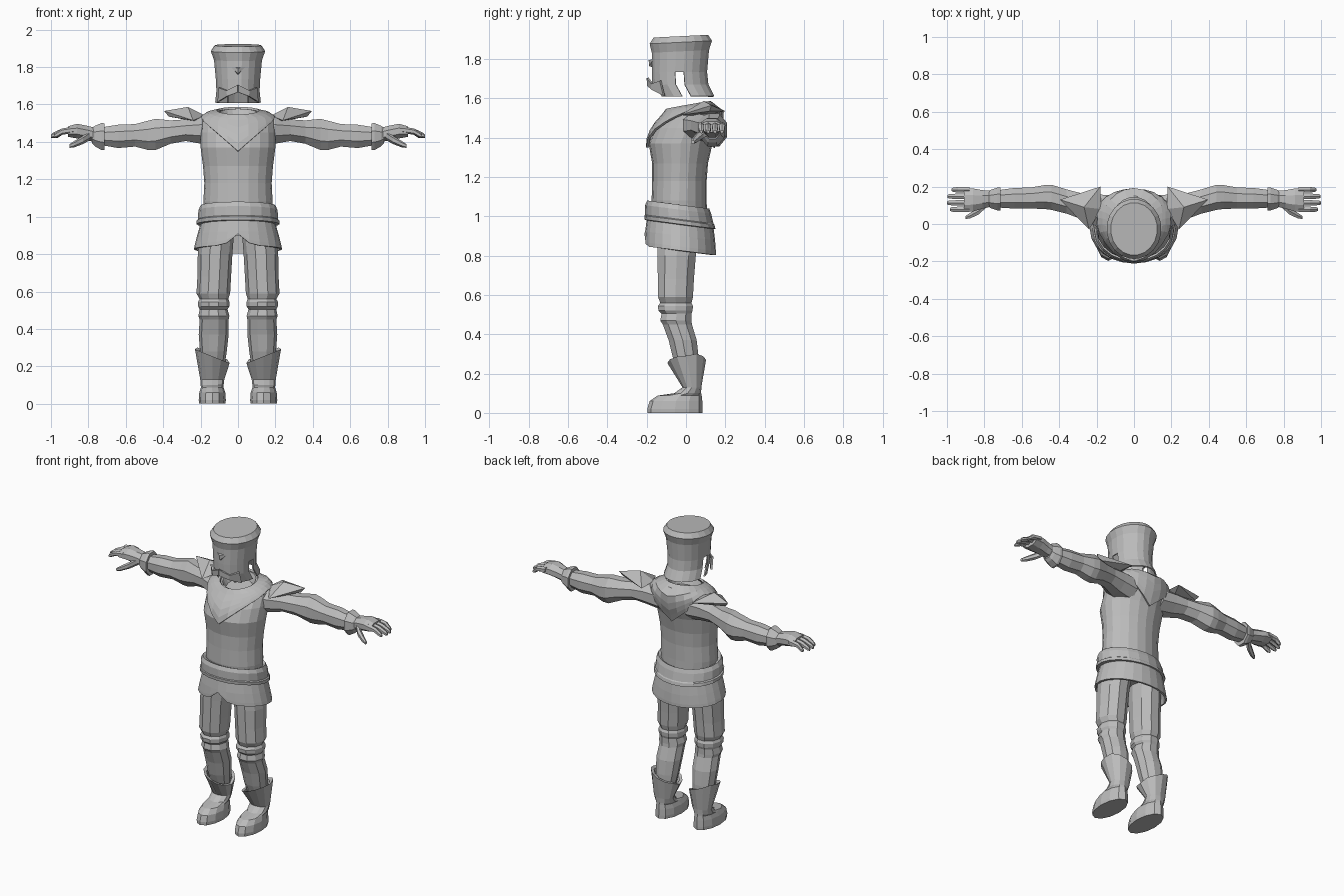
import bpy, bmesh
from math import sin, cos, pi

grey = bpy.data.materials.new("plain grey")
grey.diffuse_color = (0.5, 0.5, 0.5, 1)


def finish(name, bm, thick=0, mirror=False):
    bmesh.ops.recalc_face_normals(bm, faces=bm.faces[:])
    me = bpy.data.meshes.new(name)
    bm.to_mesh(me)
    bm.free()
    me.materials.append(grey)
    ob = bpy.data.objects.new(name, me)
    bpy.context.collection.objects.link(ob)
    if thick:
        m = ob.modifiers.new("thickness", 'SOLIDIFY')
        m.thickness, m.offset = thick, 0
    if mirror:
        m = ob.modifiers.new("mirror", 'MIRROR')
        m.use_mirror_merge = False
    return ob


def skin(name, rings, caps=(True, True), skip=None, closed=True, **kw):
    """Bridge rings of points, with optional end caps and left-out faces."""
    bm = bmesh.new()
    vs = [[bm.verts.new(p) for p in r] for r in rings]
    n = len(rings[0])
    for r in range(len(vs) - 1):
        for i in range(n if closed else n - 1):
            if skip and skip(r, i):
                continue
            j = (i + 1) % n
            bm.faces.new((vs[r][i], vs[r][j], vs[r + 1][j], vs[r + 1][i]))
    for cap, ring in zip(caps, (vs[0], vs[-1])):
        if cap:
            bm.faces.new(ring)
    loose = [v for v in bm.verts if not v.link_faces]
    bmesh.ops.delete(bm, geom=loose, context='VERTS')
    return finish(name, bm, **kw)


def hull(name, pts, **kw):
    bm = bmesh.new()
    for p in pts:
        bm.verts.new(p)
    bmesh.ops.convex_hull(bm, input=bm.verts[:])
    return finish(name, bm, **kw)


def flat_ring(z, x0, x1, y0, y1, tilt=0, n=10, off=0.0):
    """Level ellipse between x0..x1 and y0..y1, tilted along y."""
    cx, cy, rx, ry = (x0 + x1) / 2, (y0 + y1) / 2, (x1 - x0) / 2, (y1 - y0) / 2
    pts = []
    for i in range(n):
        a = 2 * pi * (i + off) / n
        pts.append((cx + rx * cos(a), cy + ry * sin(a), z + tilt * ry * sin(a)))
    return pts


def side_ring(x, y0, y1, z0, z1, n=8):
    """Upright ellipse across the x axis."""
    return [(x, (y0 + y1) / 2 + (y1 - y0) / 2 * cos(2 * pi * (i + .5) / n),
             (z0 + z1) / 2 + (z1 - z0) / 2 * sin(2 * pi * (i + .5) / n)) for i in range(n)]


# Torso: z, half width, front y, back y, tilt
TORSO = [(.90, .17, -.16, .11, 0), (1.08, .185, -.175, .105, 0), (1.18, .18, -.172, .105, 0),
         (1.27, .187, -.172, .112, 0), (1.37, .2, -.19, .135, 0), (1.45, .2, -.16, .168, 0),
         (1.52, .195, -.105, .175, .06), (1.55, .15, -.09, .15, .15), (1.558, .1, -.085, .11, .2)]
rings = [flat_ring(z, -w, w, f, b, t, 20) for z, w, f, b, t in TORSO]
rings.append(flat_ring(1.515, -.08, .08, -.065, .09, .2, 20))
skin("torso", rings)


def torso_point(a, z, grow):
    for lo, hi in zip(TORSO, TORSO[1:]):
        if z <= hi[0]:
            break
    k = min(1, (z - lo[0]) / (hi[0] - lo[0]))
    z, w, f, b, t = [p + (q - p) * k for p, q in zip(lo, hi)]
    ry = (b - f) / 2
    return ((w + grow) * cos(a), (f + b) / 2 + (ry + grow) * sin(a), z + t * ry * sin(a) + grow * .4)


# Collar: pointed at chest and back
rows = []
for k in range(6):
    row = []
    for i in range(24):
        a = 2 * pi * i / 24
        low = 1.345 + .185 * abs(cos(a))
        row.append(torso_point(a, 1.558 + (low - 1.558) * k / 5, .012))
    rows.append(row)
skin("collar", rows, caps=(False, False), thick=.012)

# Belt
skin("belt", [flat_ring(z, -w, w, f, b, -.13, 20) for z, w, f, b in (
    (1.05, .18, -.17, .105), (1.06, .2, -.198, .118), (1.035, .212, -.208, .128),
    (.985, .214, -.208, .14), (.98, .222, -.212, .145), (.96, .222, -.21, .15), (.955, .19, -.19, .13))],
    caps=(False, False))

# Skirt: notched at the front
rings = [flat_ring(z, -w, w, f, b, -.13, 24) for z, w, f, b in (
    (.965, .195, -.195, .135), (.9, .212, -.202, .142), (.845, .226, -.205, .146), (.825, .23, -.205, .146))]
for k, amount in ((2, .045), (3, .06)):
    rings[k] = [(x, y, z + (amount * max(0, 1 - abs(x) / .075) if y < 0 else 0)) for x, y, z in rings[k]]
skin("skirt", rings, caps=(True, False), thick=.012)

# Legs with knee bands
skin("legs", [flat_ring(*r) for r in (
    (.93, .02, .2, -.15, .075), (.8, .03, .215, -.15, .055), (.68, .037, .217, -.148, .045),
    (.59, .042, .222, -.147, .04), (.56, .052, .205, -.135, .032), (.545, .046, .213, -.147, .04),
    (.52, .046, .213, -.145, .038), (.505, .056, .205, -.128, .032), (.47, .046, .212, -.135, .032),
    (.45, .05, .205, -.122, .034), (.37, .05, .21, -.092, .058), (.28, .06, .203, -.07, .068),
    (.15, .08, .19, -.02, .07))], mirror=True)

# Boots: foot and flared cuff rising on the outer side
rings = [flat_ring(*r, 0, 12) for r in (
    (0, .067, .208, -.197, .085), (.02, .065, .21, -.197, .085), (.06, .068, .207, -.185, .083),
    (.088, .078, .198, -.145, .08), (.1, .077, .2, -.06, .077), (.13, .073, .202, -.018, .078),
    (.255, .045, .23, -.095, .102), (.25, .062, .212, -.075, .08), (.19, .07, .2, -.04, .07))]
for k in (6, 7):
    rings[k] = [(x, y, z + (x - .14) * .4 + .015 * (y > .02)) for x, y, z in rings[k]]
skin("boots", rings, mirror=True)

# Arms
skin("arms", [side_ring(*r) for r in (
    (.1, -.03, .16, 1.37, 1.54), (.2, -.02, .165, 1.385, 1.54), (.28, .02, .17, 1.4, 1.525),
    (.36, .05, .19, 1.385, 1.52), (.44, .07, .215, 1.35, 1.53), (.48, .075, .213, 1.35, 1.52),
    (.55, .078, .2, 1.37, 1.5), (.64, .078, .197, 1.362, 1.497), (.71, .083, .187, 1.375, 1.485),
    (.77, .09, .18, 1.39, 1.475))], mirror=True)

# Glove cuffs
skin("glove_cuffs", [side_ring(*r) for r in (
    (.715, .068, .2, 1.35, 1.505), (.73, .068, .2, 1.35, 1.507), (.765, .08, .187, 1.372, 1.49),
    (.78, .09, .18, 1.39, 1.48))], mirror=True)

# Hands, fingers and thumbs
skin("hands", [side_ring(*r) for r in (
    (.76, .09, .18, 1.395, 1.478), (.81, .078, .185, 1.405, 1.49), (.86, .062, .195, 1.415, 1.5),
    (.91, .06, .198, 1.425, 1.485))], mirror=True)
for i, tip in enumerate((.985, 1.0, .998, .975)):
    y = .078 + .035 * i
    skin("finger_%d" % (i + 1), [side_ring(x, y - r, y + r, z - r, z + r, 6) for x, r, z in (
        (.88, .017, 1.464), (.94, .017, 1.455), (tip - .01, .014, 1.435), (tip, .008, 1.43))], mirror=True)
skin("thumbs", [side_ring(x, y - r, y + r, z - r, z + r, 6) for x, y, z, r in (
    (.79, .11, 1.435, .025), (.83, .07, 1.41, .022), (.875, .045, 1.388, .017), (.9, .035, 1.378, .01))],
    mirror=True)

# Shoulder plates
hull("shoulder_plates", [(.395, .13, 1.565), (.37, .12, 1.535), (.267, .09, 1.587), (.18, .2, 1.535),
                         (.24, -.03, 1.515), (.175, .08, 1.54), (.23, .08, 1.51)], mirror=True)

# Helmet: side slots and open mouth
rings = [flat_ring(*r, 20, .5) for r in (
    (1.913, -.123, .123, -.165, .112, .05), (1.885, -.143, .143, -.183, .13, .05),
    (1.84, -.126, .126, -.172, .115, .05), (1.735, -.116, .116, -.172, .105, 0),
    (1.67, -.113, .113, -.17, .112, 0), (1.61, -.12, .12, -.135, .142, 0))]
skin("helmet", rings, caps=(True, False), thick=.008,
     skip=lambda r, i: (r >= 3 and i in (9, 19)) or (r == 4 and i in (13, 14, 15)))

# Mouth guard and nose wedge
skin("mouth_guard", [[(0, -.195, 1.705), (.06, -.172, 1.675), (.1, -.13, 1.69)],
                     [(0, -.192, 1.665), (.055, -.172, 1.645), (.105, -.112, 1.615)]],
     caps=(False, False), closed=False, thick=.012, mirror=True)
hull("nose_wedge", [(-.04, -.165, 1.8), (.04, -.165, 1.8), (0, -.19, 1.795), (0, -.188, 1.765), (0, -.165, 1.755)])
